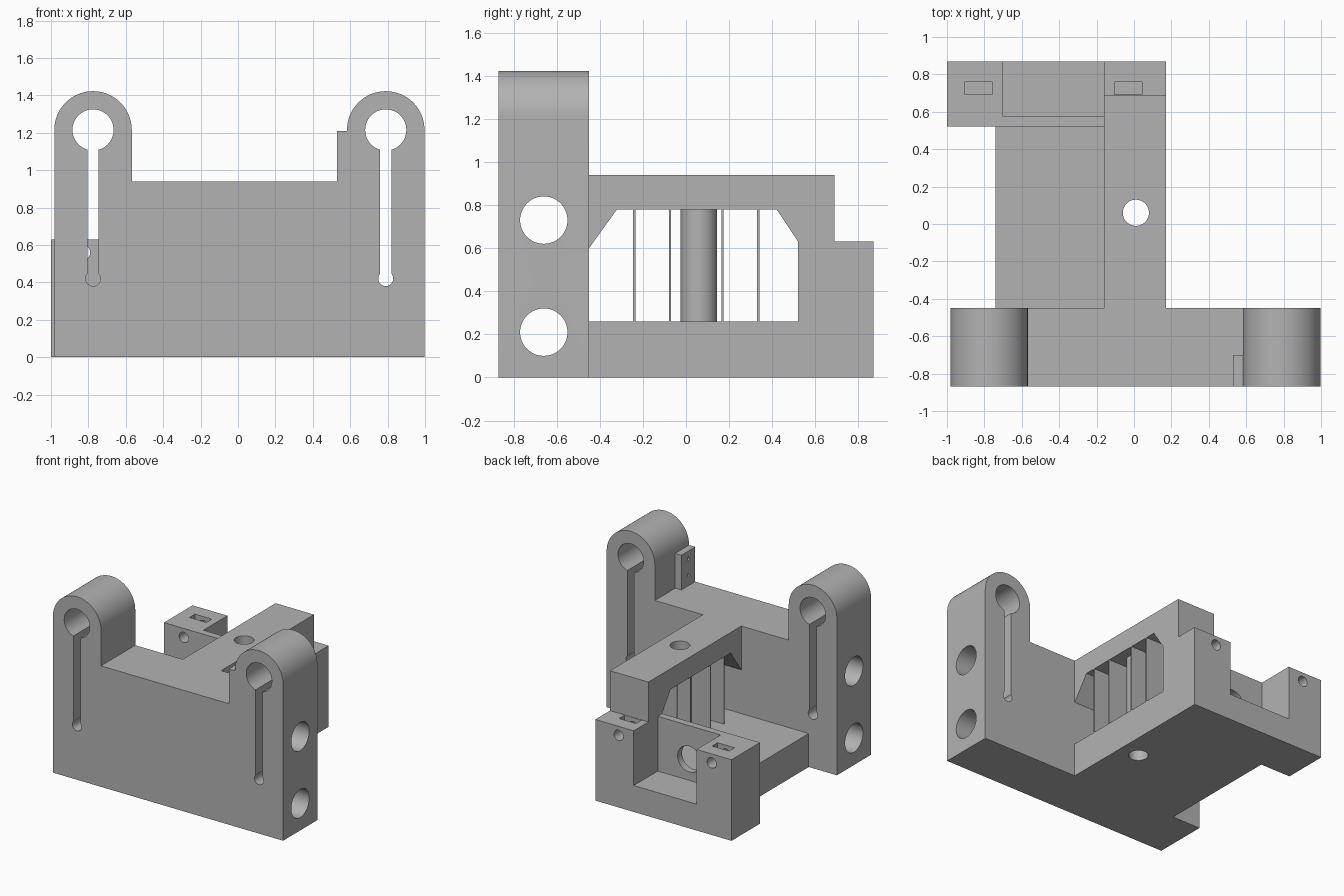
import bpy
import bmesh
from math import cos, sin, pi, radians
from mathutils import Vector

cube = bpy.data.objects.get("Cube")
if cube:
    bpy.data.objects.remove(cube, do_unlink=True)

GREY = (0.45, 0.45, 0.45, 1)
grey = bpy.data.materials.new("plain_grey")
grey.use_nodes = True
grey.diffuse_color = GREY
grey.node_tree.nodes["Principled BSDF"].inputs["Base Color"].default_value = GREY


def prism(name, profile, axis, start, end):
    """Extrude a 2D profile along an axis; profile uses the other two axes in order."""
    bm = bmesh.new()
    verts = []
    for p in profile:
        co = list(p)
        co.insert(axis, start)
        verts.append(bm.verts.new(co))
    face = bm.faces.new(verts)
    step = Vector((0, 0, 0))
    step[axis] = end - start
    new = bmesh.ops.extrude_face_region(bm, geom=[face])["geom"]
    bmesh.ops.translate(bm, vec=step, verts=[g for g in new if isinstance(g, bmesh.types.BMVert)])
    bmesh.ops.recalc_face_normals(bm, faces=bm.faces)
    mesh = bpy.data.meshes.new(name)
    bm.to_mesh(mesh)
    bm.free()
    mesh.materials.append(grey)
    obj = bpy.data.objects.new(name, mesh)
    bpy.context.collection.objects.link(obj)
    return obj


def box(name, x, y, z):
    return prism(name, [(x[0], y[0]), (x[1], y[0]), (x[1], y[1]), (x[0], y[1])], 2, *z)


def arc(a, b, r, start=0, end=2 * pi, n=48):
    return [(a + r * cos(start + (end - start) * i / n),
             b + r * sin(start + (end - start) * i / n)) for i in range(n)]


def rod(center, r, axis, start, end):
    return prism("cutter", arc(*center, r), axis, start, end)


def cut(obj, cutters):
    """Subtract every cutter, bake the result and remove the cutters."""
    for c in cutters:
        c.hide_render = True
        mod = obj.modifiers.new("cut", 'BOOLEAN')
        mod.operation, mod.solver, mod.object = 'DIFFERENCE', 'EXACT', c
    graph = bpy.context.evaluated_depsgraph_get()
    mesh = bpy.data.meshes.new_from_object(obj.evaluated_get(graph))
    obj.modifiers.clear()
    obj.data = mesh
    for c in cutters:
        bpy.data.objects.remove(c, do_unlink=True)


parts = []
FRONT, BACK, REAR = -0.87, -0.45, 0.87
TOWERS = (-0.775, 0.79)
R, TOWER_Z, TOP = 0.207, 1.215, 0.94

# Front plate with two rounded towers
outline = [(TOWERS[0] - R, 0), (TOWERS[1] + R, 0)]
for i, x in enumerate(reversed(TOWERS)):
    outline += arc(x, TOWER_Z, R, 0, pi) + [(x - R, TOWER_Z)]
    if i == 0:
        outline += [(x - R, TOP), (TOWERS[0] + R, TOP)]
front = prism("front_plate", outline, 1, FRONT, BACK)
cutters = []
for x in TOWERS:  # keyhole slots
    cutters += [rod((x, TOWER_Z), 0.11, 1, -1, -0.3),
                rod((x, 0.42), 0.04, 1, -1, -0.3),
                box("cutter", (x - 0.03, x + 0.03), (-1, -0.3), (0.42, TOWER_Z))]
for z in (0.21, 0.73):  # long cross bores
    cutters.append(rod((-0.66, z), 0.11, 0, -1.2, 1.2))
cut(front, cutters)
parts.append(front)

# Small tab beside the left tower
tab = box("tower_tab", (0.53, TOWERS[1] - R), (FRONT, -0.70), (TOP, 1.21))
cut(tab, [rod((-0.785, z), 0.012, 0, 0.5, 0.57) for z in (1.02, 1.15)])
parts.append(tab)

# Floor behind the front plate
floor = box("floor", (-0.74, 0.17), (BACK, 0.52), (0, 0.26))
cut(floor, [rod((0.01, 0.06), 0.07, 2, -0.1, 0.4)])
parts.append(floor)

# Rear wall with a notch, bolt holes and nut pockets
rear = box("rear_wall", (-1, 0.17), (0.52, REAR), (0, 0.63))
cutters = [box("cutter", (-0.70, -0.16), (0.575, 1), (0.205, 0.8)),
           rod((-0.43, 0.37), 0.10, 1, 0.4, 0.7)]
for x in (-0.83, -0.03):
    cutters += [rod((x, 0.56), 0.04, 1, 0.4, 1),
                box("cutter", (x - 0.073, x + 0.073), (0.693, 0.76), (0.49, 0.8))]
cut(rear, cutters)
parts.append(rear)

# Bridge wall over the side window
bridge = prism("bridge_wall", [(BACK, 0.60), (-0.32, 0.78), (0.42, 0.78), (0.52, 0.63),
                               (0.69, 0.63), (0.69, TOP), (BACK, TOP)], 0, -0.16, 0.17)
cut(bridge, [rod((0.01, 0.06), 0.07, 2, 0.5, 1.1)])
parts.append(bridge)

# Tube and thin fins standing in the window
tube = prism("support_tube", arc(0.01, 0.06, 0.085), 2, 0.26, 0.78)
cut(tube, [rod((0.01, 0.06), 0.07, 2, 0.1, 1)])
parts.append(tube)
for y in (-0.24, -0.075, 0.17, 0.335):
    parts.append(box("support_fin", (-0.16, 0.17), (y - 0.005, y + 0.005), (0.26, 0.78)))

# Smooth the round surfaces, keep edges sharp
bpy.ops.object.select_all(action='DESELECT')
for p in parts:
    p.select_set(True)
bpy.context.view_layer.objects.active = front
bpy.ops.object.shade_smooth_by_angle(angle=radians(30))
